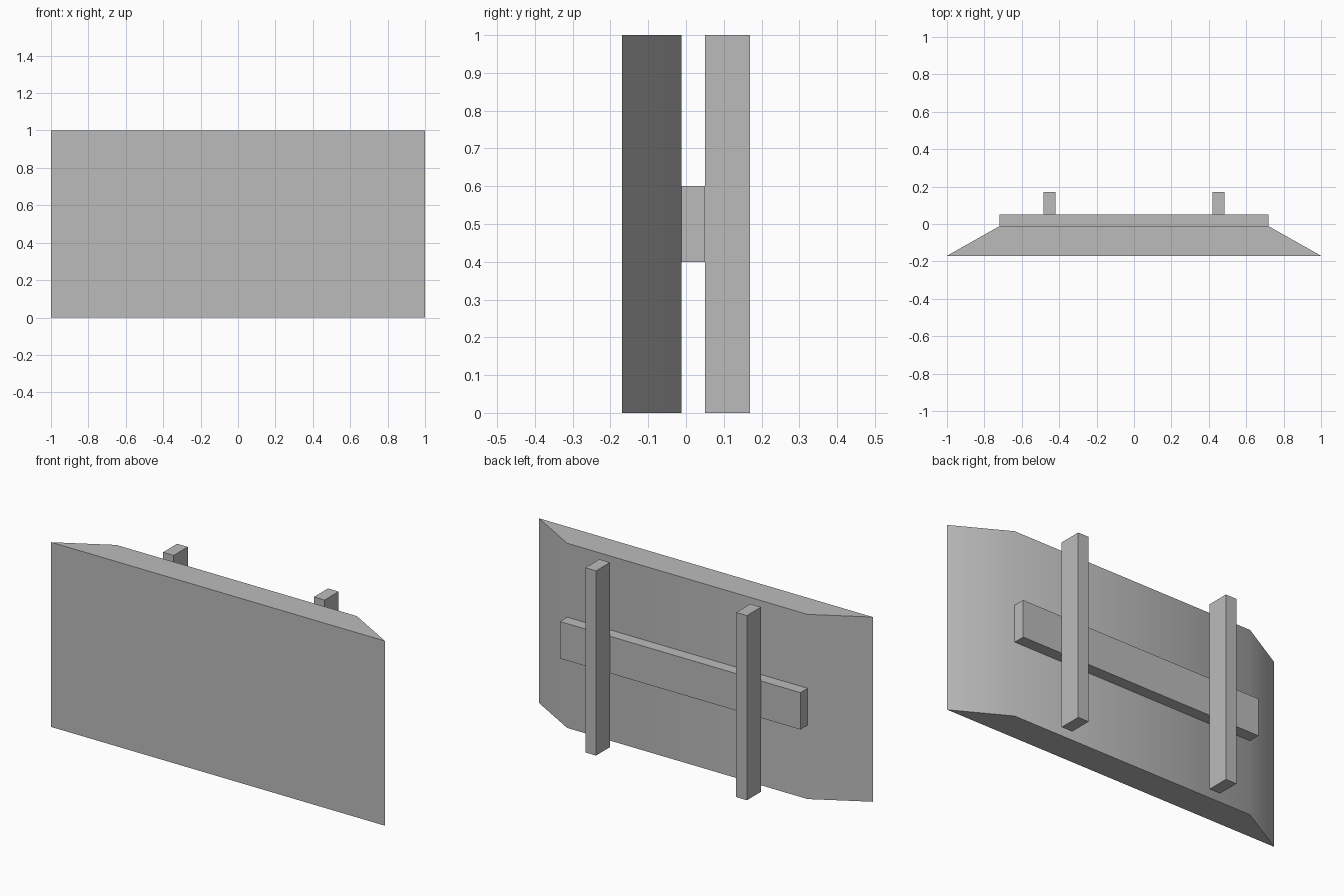
import bpy
import bmesh
import math

cube = bpy.data.objects.get("Cube")
if cube:
    bpy.data.objects.remove(cube, do_unlink=True)

grey = bpy.data.materials.new("plain grey")
grey.use_nodes = True
colour = (0.5, 0.5, 0.5, 1)
grey.diffuse_color = colour
grey.node_tree.nodes["Principled BSDF"].inputs["Base Color"].default_value = colour


def extruded(name, outline, bottom, top):
    """Raise a counter-clockwise plan outline from bottom to top."""
    bm = bmesh.new()
    face = bm.faces.new([bm.verts.new((x, y, bottom)) for x, y in outline])
    result = bmesh.ops.extrude_face_region(bm, geom=[face])
    verts = [v for v in result["geom"] if isinstance(v, bmesh.types.BMVert)]
    bmesh.ops.translate(bm, verts=verts, vec=(0, 0, top - bottom))
    bmesh.ops.recalc_face_normals(bm, faces=bm.faces)
    mesh = bpy.data.meshes.new(name)
    bm.to_mesh(mesh)
    bm.free()
    mesh.materials.append(grey)
    obj = bpy.data.objects.new(name, mesh)
    bpy.context.collection.objects.link(obj)
    return obj


def box(name, x0, x1, y0, y1, z0, z1):
    return extruded(name, [(x0, y0), (x1, y0), (x1, y1), (x0, y1)], z0, z1)


# Board with ends tapering towards the back, softly shaded across the taper
board = extruded("board", [(-1, -0.17), (1, -0.17), (0.72, -0.012), (-0.72, -0.012)], 0, 1)
bpy.ops.object.select_all(action="DESELECT")
board.select_set(True)
bpy.context.view_layer.objects.active = board
bpy.ops.object.shade_smooth_by_angle(angle=math.radians(29.6))

# Horizontal rail behind the board
box("rail", -0.72, 0.72, -0.012, 0.05, 0.4, 0.6)

# Upright posts behind the rail
for side, centre in (("right", -0.452), ("left", 0.452)):
    box(side + "_post", centre - 0.032, centre + 0.032, 0.05, 0.17, 0, 1)
